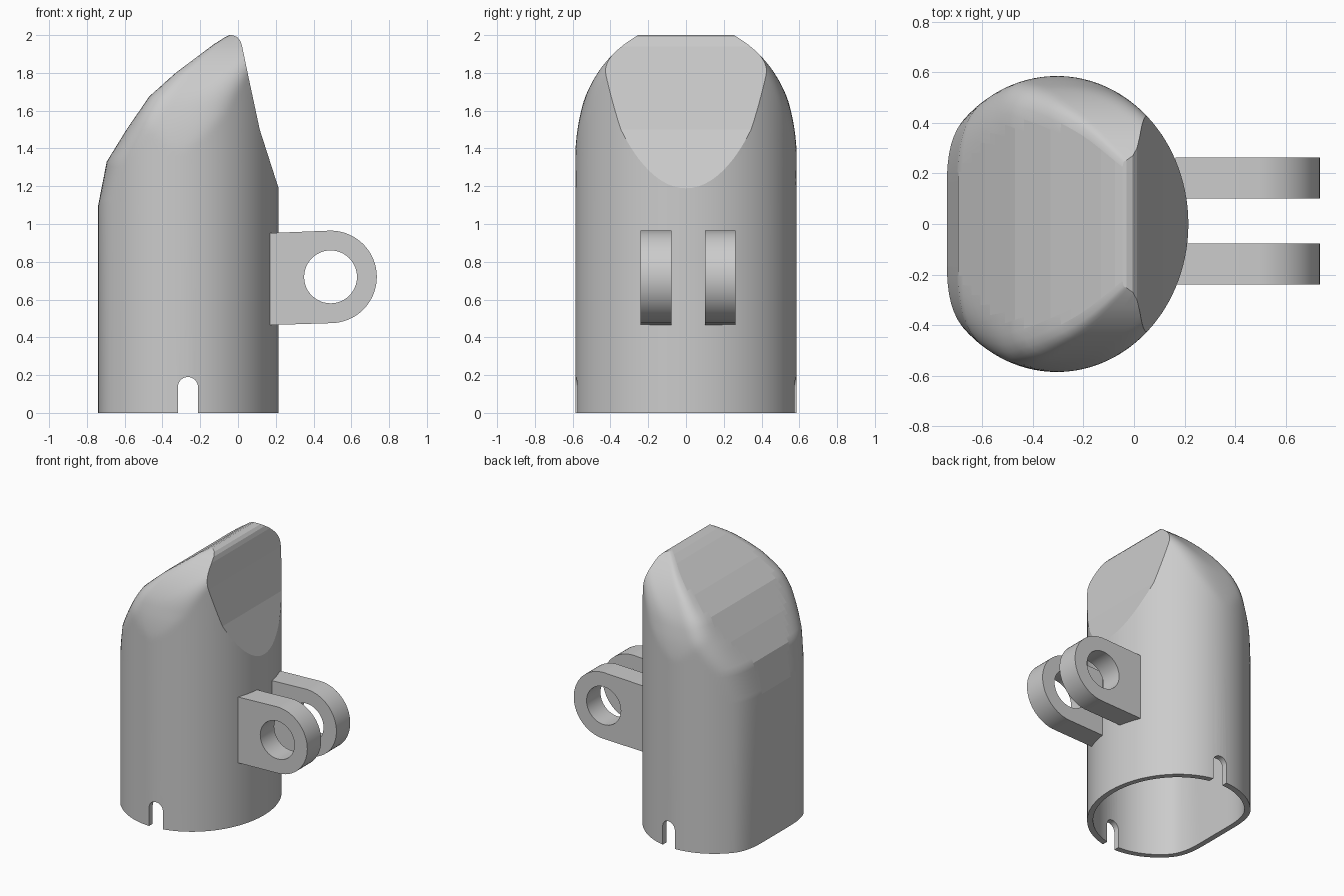
import bpy, bmesh
from math import cos, sin, pi, sqrt

if "Cube" in bpy.data.objects:
    bpy.data.objects.remove(bpy.data.objects["Cube"])

grey = bpy.data.materials.new("light_grey")
grey.use_nodes = True
grey.diffuse_color = (0.6, 0.6, 0.6, 1)
grey.node_tree.nodes["Principled BSDF"].inputs["Base Color"].default_value = (0.6, 0.6, 0.6, 1)

WALL = 0.04
CX, RX, RY = -0.305, 0.52, 0.585      # oval tube section
SHOULDER, TOP = 1.4, 2.0

# Sloped back of the tip (z, x) and the fillet size along it (z, k)
BACK = [(-1, -.74), (1.1, -.74), (1.33, -.695), (1.5, -.59), (1.675, -.47),
        (1.8, -.33), (1.95, -.13), (1.985, -.075), (2.0, -.045)]
FILLET = [(-1, .07), (1.1, .07), (1.5, .13), (1.675, .13), (1.8, .07), (1.95, .02), (2.1, .02)]


def lerp(table, z):
    for (z0, v0), (z1, v1) in zip(table, table[1:]):
        if z <= z1:
            return v0 + (v1 - v0) * (z - z0) / (z1 - z0)
    return table[-1][1]


def smooth_max(a, b, k):
    return max(a, b) + max(k - abs(a - b), 0) ** 2 / (4 * k)


def half_width(z):
    t = max(z - SHOULDER, 0) / 0.665
    return RY * sqrt(1 - t * t)


def section(z, inset, count=112):
    """Oval section limited by the side dome and by the sloped back."""
    left, wide, k = lerp(BACK, z), half_width(z), lerp(FILLET, z)
    blend = 0.001 + 0.05 * min(max((z - SHOULDER) / 0.2, 0), 1)
    mid, half = (left + CX + RX) / 2, (CX + RX - left) / 2

    def outside(x, y):
        oval = (sqrt(((x - CX) / RX) ** 2 + (y / RY) ** 2) - 1) * 0.55
        side = oval if z <= SHOULDER else smooth_max(oval, abs(y) - wide, blend)
        return smooth_max(side, left - x, k) + inset

    ring = []
    for i in range(count):
        a = 2 * pi * i / count
        dx, dy = half * cos(a), wide * sin(a)
        lo, hi = 0, 2
        for _ in range(26):
            m = (lo + hi) / 2
            if outside(mid + m * dx, m * dy) < 0:
                lo = m
            else:
                hi = m
        ring.append((mid + lo * dx, lo * dy, z))
    return ring


def finish(bm, name):
    bmesh.ops.recalc_face_normals(bm, faces=bm.faces)
    mesh = bpy.data.meshes.new(name)
    bm.to_mesh(mesh)
    bm.free()
    ob = bpy.data.objects.new(name, mesh)
    bpy.context.collection.objects.link(ob)
    mesh.materials.append(grey)
    return ob


def loft(name, levels, inset):
    bm = bmesh.new()
    rings = [[bm.verts.new(p) for p in section(z, inset)] for z in levels]
    for low, high in zip(rings, rings[1:]):
        for i in range(len(low)):
            bm.faces.new((low[i - 1], low[i], high[i], high[i - 1]))
    bm.faces.new(rings[0])
    bm.faces.new(rings[-1])
    return finish(bm, name)


def prism(name, outline, y0, y1):
    """Extrude an x-z outline along y."""
    bm = bmesh.new()
    ends = [[bm.verts.new((x, y, z)) for x, z in outline] for y in (y0, y1)]
    for i in range(len(outline)):
        bm.faces.new((ends[0][i - 1], ends[0][i], ends[1][i], ends[1][i - 1]))
    for end in ends:
        bm.faces.new(end)
    return finish(bm, name)


def arc(x, z, r, start, end, steps):
    angles = [start + (end - start) * i / steps for i in range(steps + 1)]
    return [(x + r * cos(a), z + r * sin(a)) for a in angles]


def cut(ob, cutter, operation="DIFFERENCE"):
    cutter.hide_render = True
    mod = ob.modifiers.new("cut", "BOOLEAN")
    mod.operation, mod.object, mod.solver = operation, cutter, "EXACT"
    bpy.context.view_layer.objects.active = ob
    bpy.ops.object.modifier_apply(modifier=mod.name)
    bpy.data.objects.remove(cutter)


def shade(ob):
    bpy.ops.object.select_all(action="DESELECT")
    ob.select_set(True)
    bpy.context.view_layer.objects.active = ob
    bpy.ops.object.shade_smooth_by_angle(angle=pi / 6)


def tip_limit(shift):
    """Block whose +x side is the flat sloped face of the tip."""
    slope = [(.25, 1.08), (.115, 1.5), (.055, 1.78), (.022, 1.94),
             (.012, 1.97), (-.005, 1.99), (-.03, 2.0), (-.035, 2.05)]
    pts = [(-1, -.5), (.4, -.5), (.4, 1.0)] + slope + [(-1, 2.05)]
    return prism("tip_limit", [(x - shift, z) for x, z in pts], -1, 1)


# Hollow tube with a domed, chisel-shaped tip
kinks = [z for z, x in BACK[1:]]
levels = [0.0]
for a, b in zip([0.0] + kinks, kinks):
    steps = 1 if b < 1.2 else max(1, round((b - a) / 0.03))
    levels += [a + (b - a) * (i + 1) / steps for i in range(steps)]
body = loft("tube_body", levels, 0)
cut(body, tip_limit(0), "INTERSECT")

# Cavity open at the bottom
cavity = loft("cavity", [-.1] + [z for z in levels if 1 < z < 1.86], WALL)
cut(cavity, tip_limit(WALL), "INTERSECT")
cut(body, cavity)

# Round-topped notches through the front and back rim
notch = [(-.318, -.1), (-.212, -.1)] + arc(-.265, .137, .053, 0, pi, 16)
cut(body, prism("notch", notch, -1, 1))
shade(body)

# Planar strips of the tip stay flat shaded
for face in body.data.polygons:
    if face.center.z > 1.1 and abs(face.normal.y) < 0.01:
        face.use_smooth = False

# Pair of hinge lugs with pin holes
for name, y0, y1 in (("front_lug", -.24, -.077), ("back_lug", .1, .262)):
    outline = [(.165, .952), (.165, .465)] + arc(.49, .72, .245, -pi / 2, pi / 2, 32)
    lug = prism(name, outline, y0, y1)
    cut(lug, prism("pin_hole", arc(.49, .72, .14, 0, 2 * pi * 47 / 48, 47), -1, 1))
    shade(lug)
